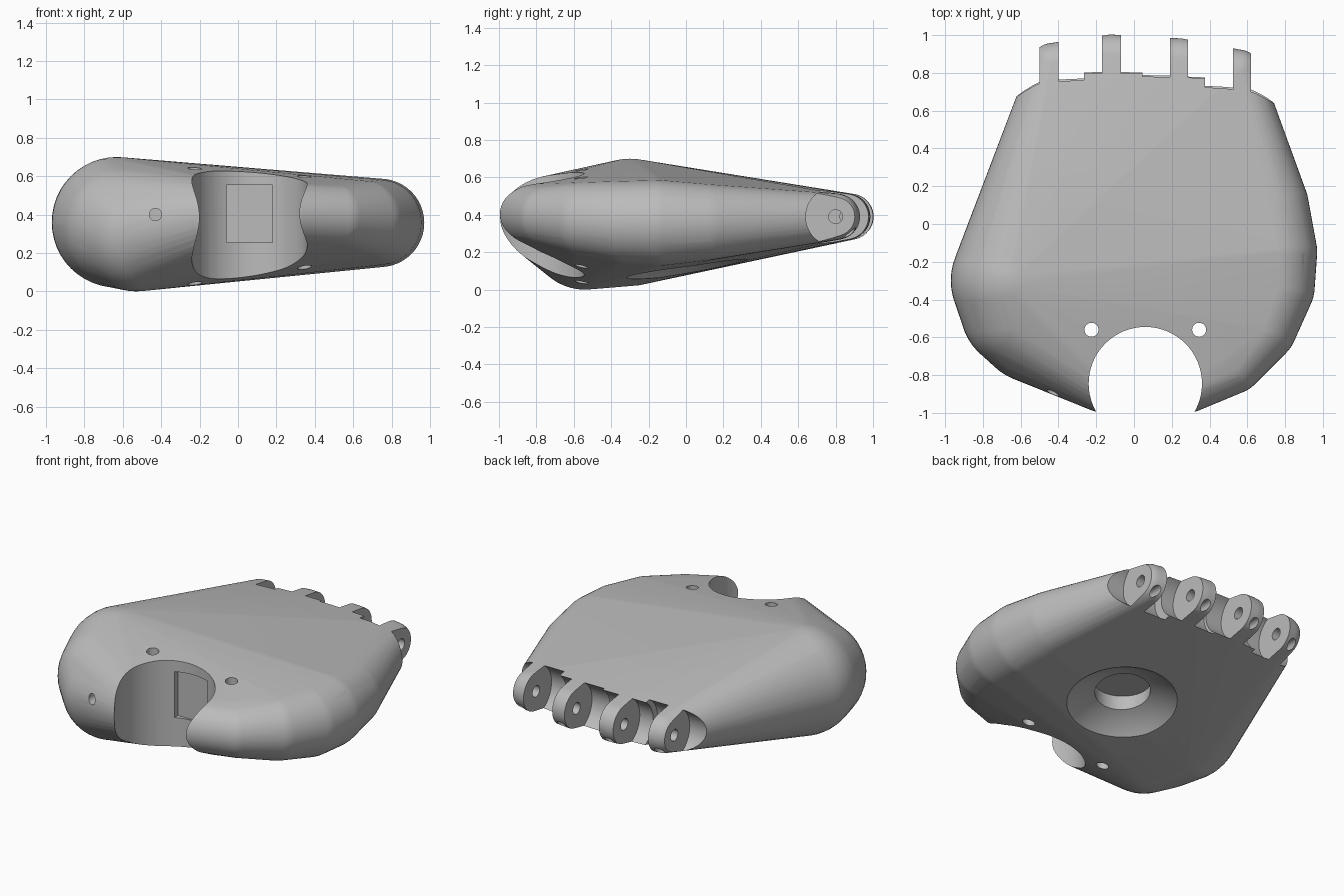
import bpy, bmesh, math
from mathutils import Matrix, Vector

cube = bpy.data.objects.get("Cube")
if cube:
    bpy.data.objects.remove(cube, do_unlink=True)

grey = bpy.data.materials.new("light_grey")
grey.use_nodes = True
COLOR = (0.5, 0.5, 0.5, 1)
grey.diffuse_color = COLOR
grey.node_tree.nodes["Principled BSDF"].inputs["Base Color"].default_value = COLOR


def to_object(bm, name):
    bmesh.ops.recalc_face_normals(bm, faces=bm.faces)
    mesh = bpy.data.meshes.new(name)
    bm.to_mesh(mesh)
    bm.free()
    mesh.materials.append(grey)
    obj = bpy.data.objects.new(name, mesh)
    bpy.context.scene.collection.objects.link(obj)
    return obj


# Palm shell: convex skin stretched over spheres (x, y, z, radius)
spheres = [
    (-0.63, -0.30, 0.36, 0.34), (-0.60, -0.45, 0.34, 0.32),   # thick thumb side
    (-0.53, -0.54, 0.30, 0.30),
    (0.74, -0.15, 0.357, 0.23), (0.72, 0.10, 0.36, 0.205),    # outer edge
    (0.735, -0.33, 0.36, 0.222), (0.665, -0.54, 0.375, 0.20),
    (0.52, -0.735, 0.39, 0.165),
    (-0.15, -0.79, 0.385, 0.21), (0.28, -0.84, 0.405, 0.16),  # wrist rim
]
# Knuckles: tab start, tab end, axis y, clearance start, clearance end
KNUCKLE_Z, KNUCKLE_R = 0.39, 0.123
knuckles = [
    (-0.50, -0.40, 0.835, -0.85, -0.27),
    (-0.17, -0.07, 0.88, -0.27, 0.05),
    (0.19, 0.285, 0.86, 0.05, 0.38),
    (0.525, 0.62, 0.80, 0.38, 0.95),
]
for (a, b, y, _, _), inset in zip(knuckles, (0.02, 0, 0, -0.02)):
    spheres.append(((a + b) / 2 + inset, y, KNUCKLE_Z, KNUCKLE_R))

bm = bmesh.new()
for x, y, z, r in spheres:
    bmesh.ops.create_uvsphere(bm, u_segments=48, v_segments=24, radius=r,
                              matrix=Matrix.Translation((x, y, z)))
# keep only the points, so the skin is a single clean closed surface
bmesh.ops.delete(bm, geom=bm.edges[:] + bm.faces[:], context="EDGES_FACES")
bmesh.ops.convex_hull(bm, input=bm.verts)
bmesh.ops.delete(bm, geom=[v for v in bm.verts if not v.link_faces], context="VERTS")
SOLVER = "MANIFOLD" if all(e.is_manifold for e in bm.edges) else "EXACT"
palm = to_object(bm, "palm")
bpy.context.view_layer.objects.active = palm
palm.select_set(True)


def carve(bm):
    """Subtract a closed shape from the palm."""
    cutter = to_object(bm, "cutter")
    cutter.hide_render = True
    mod = palm.modifiers.new("carve", "BOOLEAN")
    mod.operation, mod.solver, mod.object = "DIFFERENCE", SOLVER, cutter
    bpy.ops.object.modifier_apply(modifier=mod.name)
    bpy.data.objects.remove(cutter, do_unlink=True)


def drill(start, end, r, segments=32):
    start, end = Vector(start), Vector(end)
    axis = end - start
    turn = axis.to_track_quat("Z", "Y").to_matrix().to_4x4()
    bm = bmesh.new()
    bmesh.ops.create_cone(bm, cap_ends=True, segments=segments, radius1=r, radius2=r,
                          depth=axis.length,
                          matrix=Matrix.Translation((start + end) / 2) @ turn)
    carve(bm)


# Wrist socket and its two vertical pin holes
drill((0.06, -0.845, -0.3), (0.06, -0.845, 1), 0.30, 64)
for x in (-0.225, 0.345):
    drill((x, -0.56, -0.3), (x, -0.56, 1), 0.037)

# Thumb-side pin hole
drill((-0.43, -1.1, 0.40), (-0.43, -0.55, 0.40), 0.032)

# Shallow underside dish and the well in its middle
bm = bmesh.new()
bmesh.ops.create_uvsphere(bm, u_segments=96, v_segments=64, radius=0.55,
                          matrix=Matrix.Translation((0.12, 0.07, -0.325)))
carve(bm)
drill((0.08, -0.01, 0), (0.08, -0.01, 0.255), 0.165, 48)

# Shallow square pocket in the wrist socket wall
bm = bmesh.new()
bmesh.ops.create_cube(bm, size=1, matrix=Matrix.Translation((0.06, -0.61, 0.405))
                      @ Matrix.Diagonal((0.24, 0.15, 0.30, 1)))
carve(bm)

# Finger joints: clearance on both sides of each tab, hinge hole, cord hole
OVERLAP = 0.004
for a, b, y, left, right in knuckles:
    for start, end in ((left - OVERLAP, a), (b, right + OVERLAP)):
        drill((start, y, KNUCKLE_Z), (end, y, KNUCKLE_Z), 0.16, 48)
    drill((a - 0.05, y, KNUCKLE_Z), (b + 0.05, y, KNUCKLE_Z), 0.037)
    mid = (a + b) / 2
    drill((mid, y - 0.1, 0.305), (mid, y + 0.2, 0.305), 0.027)

bpy.ops.object.shade_smooth_by_angle(angle=math.radians(30))
